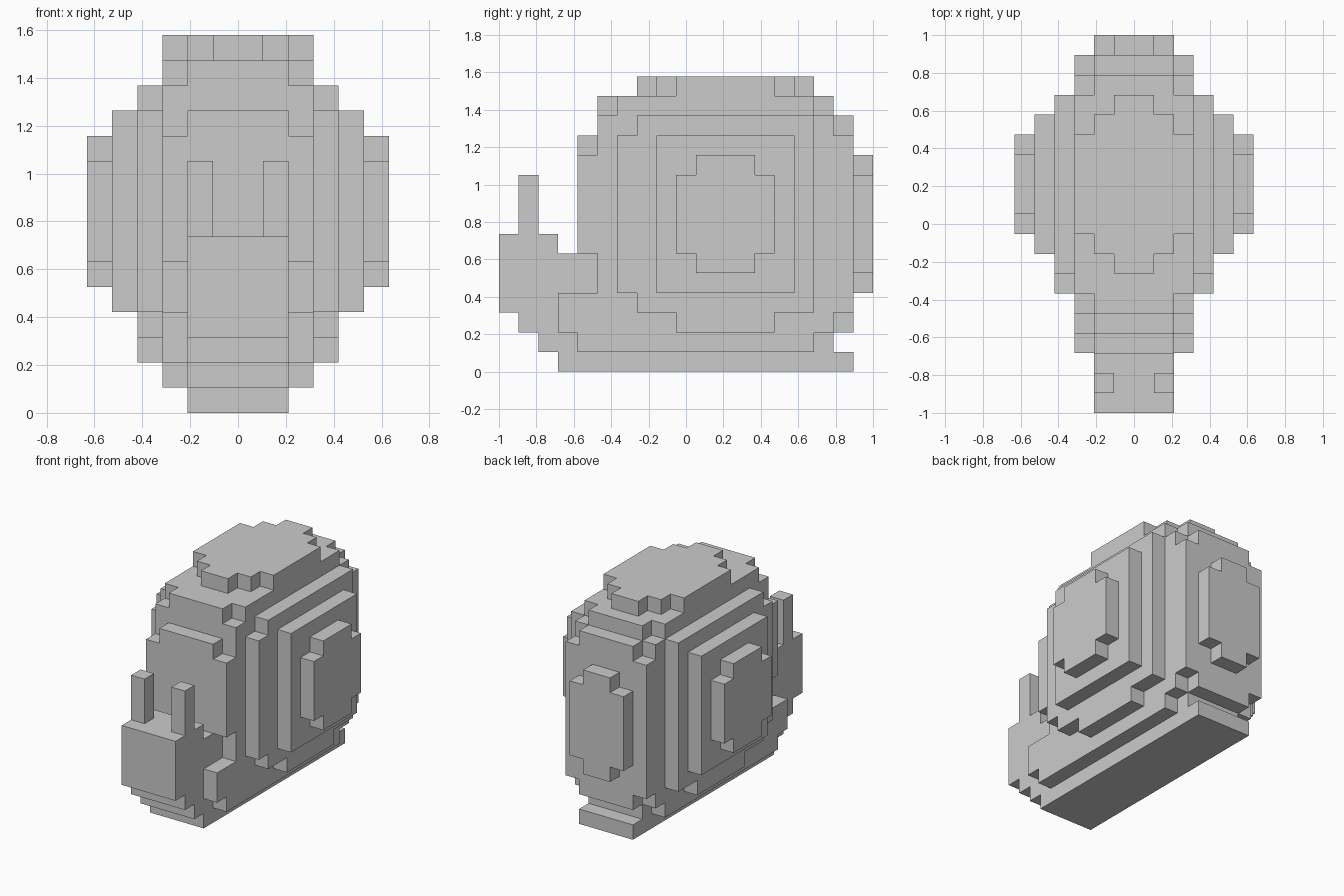
import bpy, bmesh
from mathutils import Vector

if "Cube" in bpy.data.objects:
    bpy.data.objects.remove(bpy.data.objects["Cube"])

U = 2 / 19  # block size: the model is 19 blocks long

# Each box: half width (or x range), y range, z range, in blocks
HEAD_AND_FOOT = [
    (2, (3, 18), (0, 1)),                       # sole
    (2, (2, 17), (1, 2)), (2, (1, 5), (2, 3)),  # chin steps
    (2, (0, 3), (3, 7)), (2, (3, 5), (3, 6)),   # head and neck
    (3, (4, 16), (1, 2)), (3, (3, 5), (2, 4)),  # skirt
]
EYE_STALKS = [((1, 2), (1, 2), (7, 10)), ((-2, -1), (1, 2), (7, 10))]
SHELL = [
    # middle bulk
    (2, (5, 18), (2, 13)), (2, (4, 5), (6, 12)), (2, (5, 17), (13, 14)),
    (3, (5, 17), (2, 3)), (3, (5, 18), (3, 12)), (3, (4, 5), (6, 11)),
    (3, (5, 17), (12, 13)), (3, (6, 16), (13, 14)),
    # top cap
    (3, (9, 14), (14, 15)), (2, (8, 15), (14, 15)), (1, (7, 16), (14, 15)),
    # back plate
    (2, (18, 19), (5, 10)), (1, (18, 19), (4, 11)),
    # stepped side plates
    (4, (6, 16), (4, 12)), (4, (7, 16), (3, 13)), (4, (9, 14), (2, 3)),
    (5, (8, 15), (4, 12)),
    (6, (9, 14), (6, 10)), (6, (10, 13), (5, 11)),
]


def fill(boxes):
    """Blocks covered by a list of boxes."""
    cells = set()
    for w, ys, zs in boxes:
        xs = w if isinstance(w, tuple) else (-w, w)
        cells |= {(x, y, z) for x in range(*xs) for y in range(*ys) for z in range(*zs)}
    return cells


def build(name, cells, solid):
    """Skin the blocks, leaving out faces hidden inside the whole model."""
    bm = bmesh.new()
    verts = {}

    def vert(p):
        if p not in verts:
            verts[p] = bm.verts.new(((p[0]) * U, p[1] * U - 1, p[2] * U))
        return verts[p]

    for c in sorted(cells):
        for axis in range(3):
            for side in (0, 1):
                near = list(c)
                near[axis] += 2 * side - 1
                if tuple(near) in solid:
                    continue
                a, b = (axis + 1) % 3, (axis + 2) % 3
                loop = []
                for da, db in ((0, 0), (1, 0), (1, 1), (0, 1)):
                    p = list(c)
                    p[axis] += side
                    p[a] += da
                    p[b] += db
                    loop.append(vert(tuple(p)))
                bm.faces.new(loop if side else loop[::-1])
    # merge coplanar block faces into clean flat panels
    bmesh.ops.dissolve_limit(bm, angle_limit=0.01, verts=bm.verts[:], edges=bm.edges[:])
    mesh = bpy.data.meshes.new(name)
    bm.to_mesh(mesh)
    bm.free()
    obj = bpy.data.objects.new(name, mesh)
    bpy.context.collection.objects.link(obj)


body, stalks = fill(HEAD_AND_FOOT), fill(EYE_STALKS)
shell = fill(SHELL) - body
solid = body | stalks | shell
build("head_and_foot", body, solid)
build("eye_stalks", stalks, solid)
build("shell", shell, solid)
